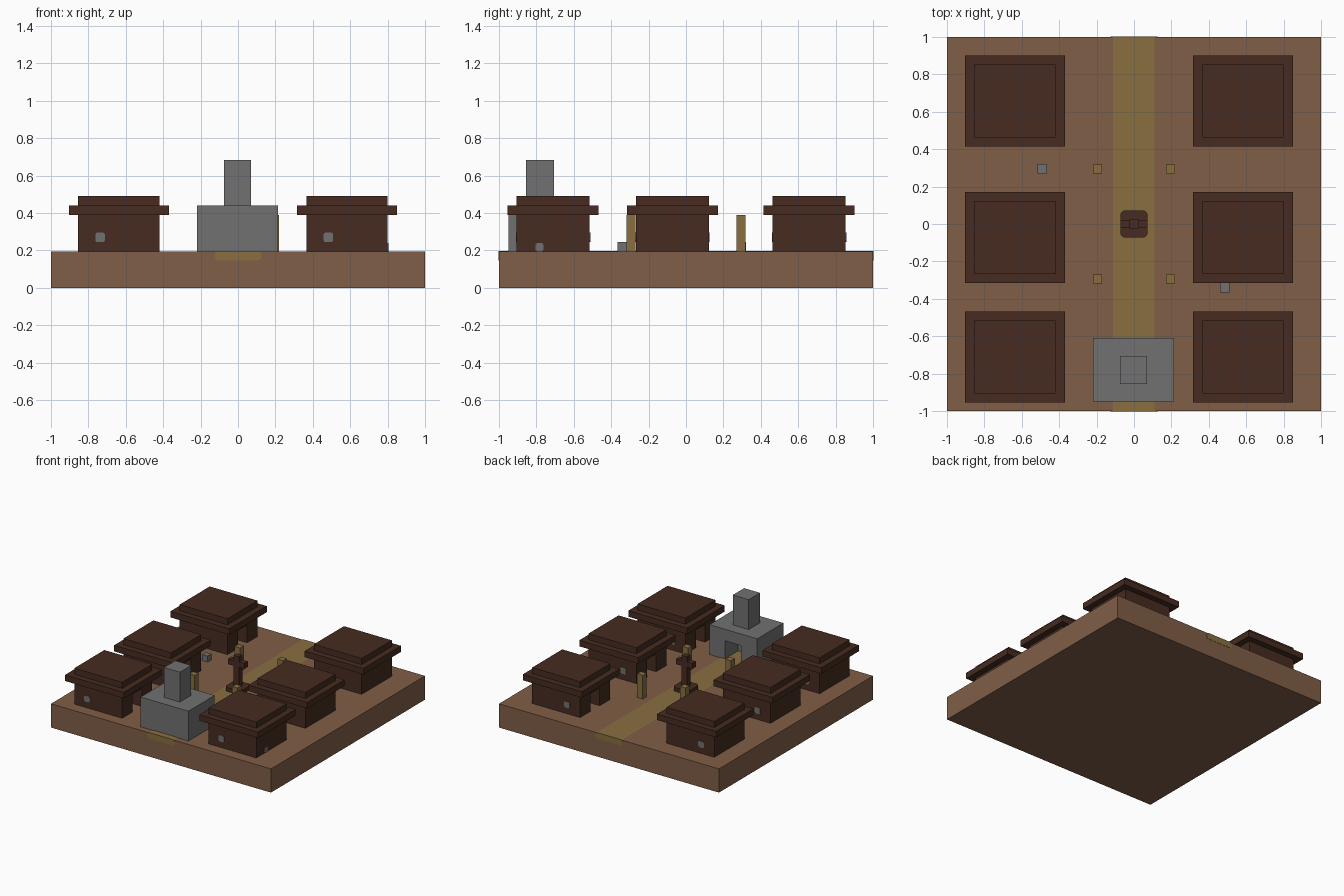
import bpy, bmesh
from mathutils import Vector

cube = bpy.data.objects.get("Cube")
if cube:
    bpy.data.objects.remove(cube, do_unlink=True)


def material(name, srgb):
    """Flat material from 0-255 display colour, stored as linear."""
    rgb = [((c / 255 + 0.055) / 1.055) ** 2.4 for c in srgb] + [1]
    mat = bpy.data.materials.new(name)
    mat.use_nodes = True
    mat.diffuse_color = rgb
    mat.node_tree.nodes["Principled BSDF"].inputs["Base Color"].default_value = rgb
    return mat


EARTH = material("brown_earth", (128, 94, 71))
WOOD = material("dark_wood", (70, 43, 33))
STONE = material("grey_stone", (113, 113, 113))
SAND = material("ochre_sand", (137, 111, 64))


def box(name, x, y, z, mat, round_axis=None, radius=0.0):
    """Box from (min, max) ranges; edges along round_axis may be rounded."""
    bm = bmesh.new()
    bmesh.ops.create_cube(bm, size=1)
    for v in bm.verts:
        v.co = Vector([r[0] if c < 0 else r[1] for c, r in zip(v.co, (x, y, z))])
    if round_axis is not None:
        edges = [e for e in bm.edges
                 if abs(e.verts[0].co[round_axis] - e.verts[1].co[round_axis]) > 1e-5]
        bmesh.ops.bevel(bm, geom=edges, offset=radius, segments=4,
                        profile=0.5, affect='EDGES')
    mesh = bpy.data.meshes.new(name)
    bm.to_mesh(mesh)
    bm.free()
    mesh.materials.append(mat)
    obj = bpy.data.objects.new(name, mesh)
    bpy.context.collection.objects.link(obj)
    return obj


def around(centre, size):
    return (centre - size / 2, centre + size / 2)


def cut(target, name, x, y, z, mat):
    """Carve a doorway out of a solid block."""
    cutter = box(name, x, y, z, mat)
    cutter.hide_render = True
    cutter.hide_set(True)
    cutter.display_type = 'WIRE'
    mod = target.modifiers.new("doorway", 'BOOLEAN')
    mod.operation = 'DIFFERENCE'
    mod.solver = 'EXACT'
    mod.object = cutter


GROUND = 0.195
EAVE = 0.39


# Ground slab and the path set into it
box("ground", (-1, 1), (-1, 1), (0, GROUND), EARTH)
box("path", (-0.125, 0.125), (-1.002, 1.002), (0.147, GROUND + 0.003), SAND, 1, 0.022)


def house(name, cx, cy):
    """Square hut with a doorway toward the path and two small windows."""
    side = -1 if cx > 0 else 1
    walls = box(name + "_walls", around(cx, 0.435), around(cy, 0.39),
                (GROUND, EAVE), WOOD)
    door_x = cx + side * 0.2175
    cut(walls, name + "_door_cutter", around(door_x, 0.3), around(cy, 0.12),
        (0.15, 0.34), WOOD)
    box(name + "_eave", around(cx, 0.535), around(cy, 0.487), (EAVE, 0.44), WOOD)
    box(name + "_roof", around(cx, 0.435), around(cy, 0.39), (0.44, 0.49), WOOD)
    for label, sign in (("front", -1), ("back", 1)):
        box(f"{name}_{label}_window", around(cx - 0.1, 0.052),
            around(cy + sign * 0.195, 0.008), around(0.27, 0.052), STONE, 1, 0.014)


# Two rows of three houses
for column, cx in (("right", -0.637), ("left", 0.583)):
    for row, cy in (("front", -0.71), ("middle", -0.073), ("back", 0.658)):
        house(f"{row}_{column}_house", cx, cy)

# Stone hall with a tower and a doorway facing the square
hall = box("hall", (-0.22, 0.215), (-0.95, -0.61), (GROUND, 0.44), STONE)
cut(hall, "hall_door_cutter", around(0, 0.145), (-0.78, -0.5), (0.15, 0.345), STONE)
box("hall_tower", (-0.075, 0.07), (-0.855, -0.707), (0.44, 0.685), STONE)

# Four posts around the square
for sx in (-1, 1):
    for sy in (-1, 1):
        box(f"post_{'left' if sx > 0 else 'right'}_{'back' if sy > 0 else 'front'}",
            around(sx * 0.195, 0.05), around(sy * 0.294, 0.05), (GROUND, EAVE), SAND)

# Central cross on a rounded plinth
box("cross_plinth", around(0, 0.147), around(0, 0.147), (GROUND, 0.23), WOOD, 2, 0.03)
box("cross_shaft", around(0, 0.046), around(0, 0.046), (0.23, 0.48), WOOD)
box("cross_arm", around(0, 0.147), around(0, 0.045), (0.395, 0.44), WOOD)

# Loose stone blocks
box("stone_block_left", around(0.485, 0.05), around(-0.34, 0.05), (GROUND, 0.245), STONE)
box("stone_block_right", around(-0.49, 0.05), around(0.295, 0.05), (GROUND, 0.245), STONE)
box("wall_stone", around(0.8005, 0.009), around(-0.783, 0.042),
    (GROUND, 0.24), STONE, 0, 0.012)
